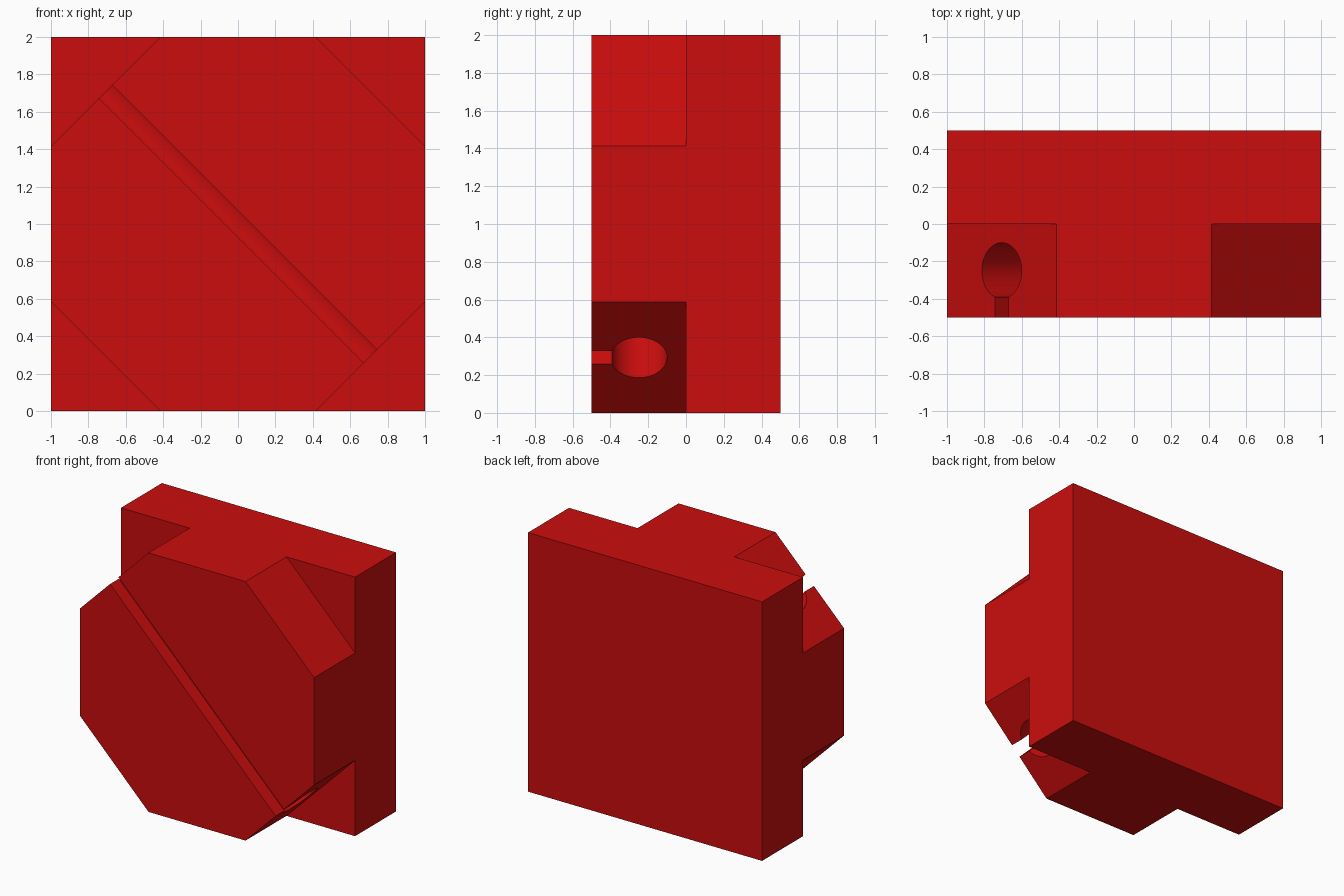
import bpy
import bmesh
from math import sin, cos, asin, pi, radians
from mathutils import Matrix

if "Cube" in bpy.data.objects:
    bpy.data.objects.remove(bpy.data.objects["Cube"], do_unlink=True)

SIZE = 2.0          # width and height of the block
DEPTH = 1.0
BORE_R = 0.15       # round channel
SLOT_HALF = 0.05    # narrow opening to the front
BORE_Y = -0.25

red = bpy.data.materials.new("red plastic")
red.use_nodes = True
red.diffuse_color = (0.6, 0.004, 0.004, 1)
red.node_tree.nodes["Principled BSDF"].inputs["Base Color"].default_value = red.diffuse_color


def add_object(name, bm):
    bmesh.ops.recalc_face_normals(bm, faces=bm.faces)
    mesh = bpy.data.meshes.new(name)
    bm.to_mesh(mesh)
    bm.free()
    mesh.materials.append(red)
    obj = bpy.data.objects.new(name, mesh)
    bpy.context.collection.objects.link(obj)
    return obj


def add_box(name, size, matrix):
    bm = bmesh.new()
    bmesh.ops.create_cube(bm, size=1, matrix=matrix @ Matrix.Diagonal((*size, 1)))
    return add_object(name, bm)


def cut(target, cutter):
    mod = target.modifiers.new("cut", "BOOLEAN")
    mod.operation = "DIFFERENCE"
    mod.solver = "EXACT"
    mod.object = cutter
    bpy.context.view_layer.objects.active = target
    bpy.ops.object.modifier_apply(modifier=mod.name)
    bpy.data.objects.remove(cutter, do_unlink=True)


# Solid block
centre = Matrix.Translation((0, 0, SIZE / 2))
block = add_box("slotted_block", (SIZE, DEPTH, SIZE), centre)

# Bevel the four corners of the front half into an octagon
for i in range(4):
    turn = Matrix.Rotation(radians(45 + 90 * i), 4, "Y")
    corner = add_box("corner_cutter", (1, 1, 3),
                     centre @ turn @ Matrix.Translation((1.5, -0.5, 0)))
    cut(block, corner)

# Keyhole channel running diagonally across the front
bm = bmesh.new()
gap = asin(SLOT_HALF / BORE_R)
steps = 48
profile = [(-SLOT_HALF, -0.7), (SLOT_HALF, -0.7)]
for i in range(steps + 1):
    a = gap + (2 * pi - 2 * gap) * i / steps
    profile.append((BORE_R * sin(a), BORE_Y - BORE_R * cos(a)))
face = bm.faces.new([bm.verts.new((x, y, -1.2)) for x, y in profile])
swept = bmesh.ops.extrude_face_region(bm, geom=[face])["geom"]
bmesh.ops.translate(bm, vec=(0, 0, 2.4),
                    verts=[v for v in swept if isinstance(v, bmesh.types.BMVert)])
bm.transform(centre @ Matrix.Rotation(radians(-45), 4, "Y"))
cut(block, add_object("channel_cutter", bm))

# Smooth bore, crisp edges
bpy.ops.object.select_all(action="DESELECT")
block.select_set(True)
bpy.context.view_layer.objects.active = block
bpy.ops.object.shade_smooth_by_angle(angle=radians(30))
